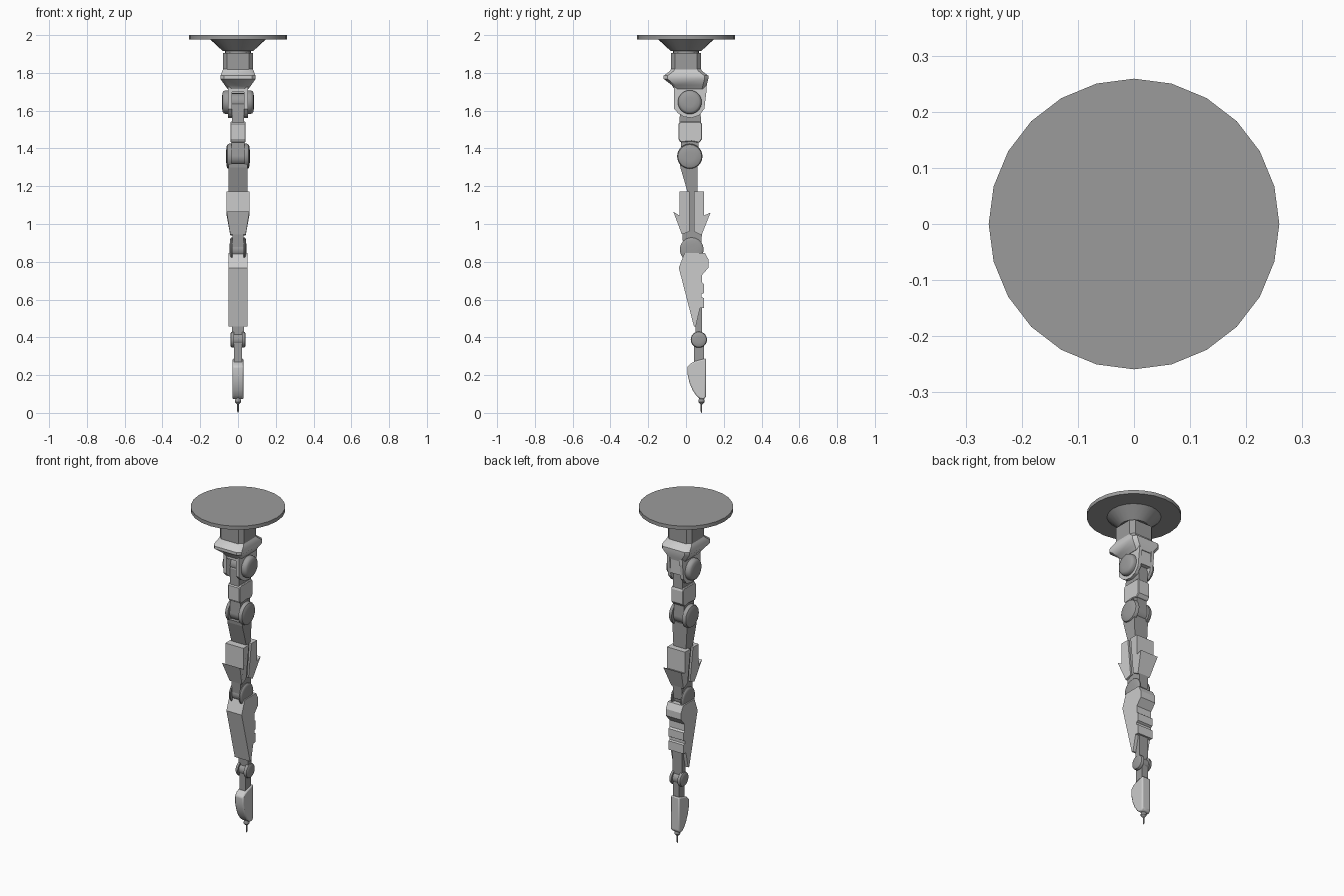
import bpy, bmesh, math
from mathutils import Matrix

if "Cube" in bpy.data.objects:
    bpy.data.objects.remove(bpy.data.objects["Cube"])


def material(name, v):
    m = bpy.data.materials.new(name)
    m.diffuse_color = (v, v, v, 1)
    m.use_nodes = True
    m.node_tree.nodes["Principled BSDF"].inputs["Base Color"].default_value = m.diffuse_color
    return m


LIGHT = material("light grey", 0.60)
DARK = material("mid grey", 0.33)


def finish(name, bm, mat, bevel=0, smooth=False):
    bmesh.ops.recalc_face_normals(bm, faces=bm.faces)
    me = bpy.data.meshes.new(name)
    bm.to_mesh(me)
    bm.free()
    ob = bpy.data.objects.new(name, me)
    bpy.context.collection.objects.link(ob)
    me.materials.append(mat)
    if bevel:
        mod = ob.modifiers.new("bevel", 'BEVEL')
        mod.width = bevel
        mod.segments = 2 if smooth else 1
        mod.limit_method = 'ANGLE'
        mod.angle_limit = math.radians(40)
    if smooth:
        bpy.ops.object.select_all(action='DESELECT')
        ob.select_set(True)
        bpy.context.view_layer.objects.active = ob
        bpy.ops.object.shade_smooth_by_angle(angle=math.radians(35))
    return ob


def prism(name, pts, x0, x1, mat, bevel=0, smooth=False, scale=None):
    """Side profile of (y, z) points spanning x0..x1; scale(z) narrows it."""
    bm = bmesh.new()
    s = scale or (lambda z: 1)
    rows = [[bm.verts.new((x * s(z), y, z)) for y, z in pts] for x in (x0, x1)]
    bm.faces.new(rows[0])
    bm.faces.new(rows[1][::-1])
    n = len(pts)
    for i in range(n):
        j = (i + 1) % n
        bm.faces.new((rows[0][i], rows[0][j], rows[1][j], rows[1][i]))
    return finish(name, bm, mat, bevel, smooth)


def rings(bm, loops):
    vs = [[bm.verts.new(p) for p in l] for l in loops]
    n = len(vs[0])
    for a, b in zip(vs, vs[1:]):
        for i in range(n):
            j = (i + 1) % n
            bm.faces.new((a[i], a[j], b[j], b[i]))
    bm.faces.new(vs[0][::-1])
    bm.faces.new(vs[-1])


def lathe(name, prof, n, mat, matrix=None, smooth=True):
    """Revolve (radius, height) points about z, then move into place."""
    bm = bmesh.new()
    rings(bm, [[(r * math.cos(2 * math.pi * i / n), r * math.sin(2 * math.pi * i / n), h)
                for i in range(n)] for r, h in prof])
    if matrix:
        bm.transform(matrix)
    return finish(name, bm, mat, 0, smooth)


def loft(name, secs, mat, c=0.02):
    """Stack of chamfered rectangles (z, half x, y min, y max)."""
    bm = bmesh.new()
    rings(bm, [[(hx - c, a, z), (hx, a + c, z), (hx, b - c, z), (hx - c, b, z),
                (c - hx, b, z), (-hx, b - c, z), (-hx, a + c, z), (c - hx, a, z)]
               for z, hx, a, b in secs])
    return finish(name, bm, mat, 0, True)


def joint(name, y, z, r, x0, x1):
    """Pair of domed hinge caps on both sides, with a pin between."""
    w = x1 - x0
    for tag, sx in (("right", 1), ("left", -1)):
        m = Matrix.Translation((0, y, z)) @ Matrix.Rotation(sx * math.pi / 2, 4, 'Y')
        lathe(f"{name}_cap_{tag}",
              [(r, x0), (r, x0 + w * .45), (r * .93, x0 + w * .75),
               (r * .78, x0 + w * .92), (r * .4, x1), (.001, x1)], 32, DARK, m)
    m = Matrix.Translation((0, y, z)) @ Matrix.Rotation(math.pi / 2, 4, 'Y')
    lathe(name + "_pin", [(r * .75, -x0), (r * .75, x0)], 24, DARK, m)


# Ceiling mount
lathe("mount_disc", [(.259, 1.978), (.259, 2.0)], 24, DARK)
lathe("mount_cone", [(.08, 1.915), (.148, 1.978)], 24, DARK)
lathe("mount_neck", [(.068, 1.89), (.068, 1.92)], 24, DARK)

# Shoulder housing and fork
loft("shoulder_block", [(1.81, .08, -.08, .08), (1.905, .08, -.08, .08)], DARK, .022)
loft("shoulder_collar", [(1.715, .055, -.062, .105), (1.735, .07, -.075, .11),
                         (1.768, .093, -.118, .118), (1.785, .093, -.118, .118),
                         (1.81, .083, -.085, .085), (1.822, .078, -.078, .078)], LIGHT)
fork = [(-.064, 1.74), (.108, 1.74), (.108, 1.70), (.097, 1.61), (.07, 1.575),
        (.03, 1.562), (-.01, 1.567), (-.04, 1.585), (-.064, 1.61)]
for tag, sx in (("right", 1), ("left", -1)):
    prism("shoulder_fork_" + tag, fork, sx * .033, sx * .052, LIGHT)
prism("shoulder_bridge", [(-.06, 1.74), (.1, 1.74), (.1, 1.63), (.075, 1.63),
                          (.06, 1.70), (-.06, 1.70)], -.034, .034, LIGHT)
joint("shoulder", .02, 1.645, .063, .05, .085)

# Upper link
prism("upper_link", [(-.03, 1.63), (0, 1.68), (.04, 1.68), (.075, 1.63), (.08, 1.53),
                     (-.035, 1.53)], -.031, .031, DARK)
prism("upper_link_cover", [(-.04, 1.45), (-.04, 1.53), (-.03, 1.542), (.075, 1.542),
                           (.086, 1.53), (.086, 1.45), (.07, 1.43), (.03, 1.437),
                           (-.03, 1.432)], -.04, .04, LIGHT, .004)
prism("upper_link_end", [(-.025, 1.44), (.065, 1.44), (.07, 1.36), (.05, 1.32),
                         (-.01, 1.32), (-.03, 1.36)], -.034, .034, DARK)
joint("elbow", .02, 1.358, .067, .035, .063)

# Forearm core and its front and back shells
prism("forearm_core", [(-.032, 1.32), (.06, 1.32), (.06, .96), (.008, .96), (.008, 1.17),
                       (-.03, 1.30)], -.05, .05, DARK,
      scale=lambda z: 1 if z > 1.1 else .62)


def taper(z):
    return 1 if z > 1.04 else .68


prism("forearm_front_shell", [(-.035, 1.172), (.019, 1.172), (.019, .96), (-.022, .945),
                              (-.067, 1.065), (-.035, 1.045)], -.06, .06, LIGHT, scale=taper)
prism("forearm_back_shell", [(.042, 1.172), (.095, 1.172), (.095, 1.045), (.13, 1.06),
                             (.082, .94), (.042, .96)], -.06, .06, LIGHT, scale=taper)
prism("forearm_end", [(-.02, .965), (.085, .965), (.08, .87), (.05, .83), (.01, .83),
                      (-.015, .87)], -.03, .03, DARK)
joint("knee", .03, .865, .063, .028, .044)

# Lower arm shell with stepped back
prism("lower_arm_shell", [(-.008, .847), (.1, .847), (.12, .81), (.12, .77), (.085, .73),
                          (.085, .69), (.095, .682), (.095, .635), (.083, .628),
                          (.083, .612), (.095, .608), (.095, .555), (.074, .555),
                          (.052, .458), (.042, .458), (-.038, .768)], -.051, .051, LIGHT)
prism("lower_arm_core", [(.045, .6), (.084, .6), (.084, .39), (.052, .39)],
      -.031, .031, DARK)
joint("wrist", .068, .388, .043, .02, .041)

# Tool hand
prism("wrist_link", [(.042, .39), (.094, .39), (.094, .25), (.042, .25)], -.02, .02, DARK)
prism("tool_body", [(.008, .245), (.025, .262), (.05, .274), (.106, .289), (.106, .085),
                    (.095, .072), (.075, .074), (.055, .09), (.035, .12), (.018, .16),
                    (.008, .205)], -.029, .029, LIGHT, .007, True)

# Needle tip
lathe("tool_tip", [(.001, 0), (.004, .008), (.004, .045), (.01, .049), (.016, .057),
                   (.016, .066), (.012, .08)], 16, DARK, Matrix.Translation((0, .082, 0)))
